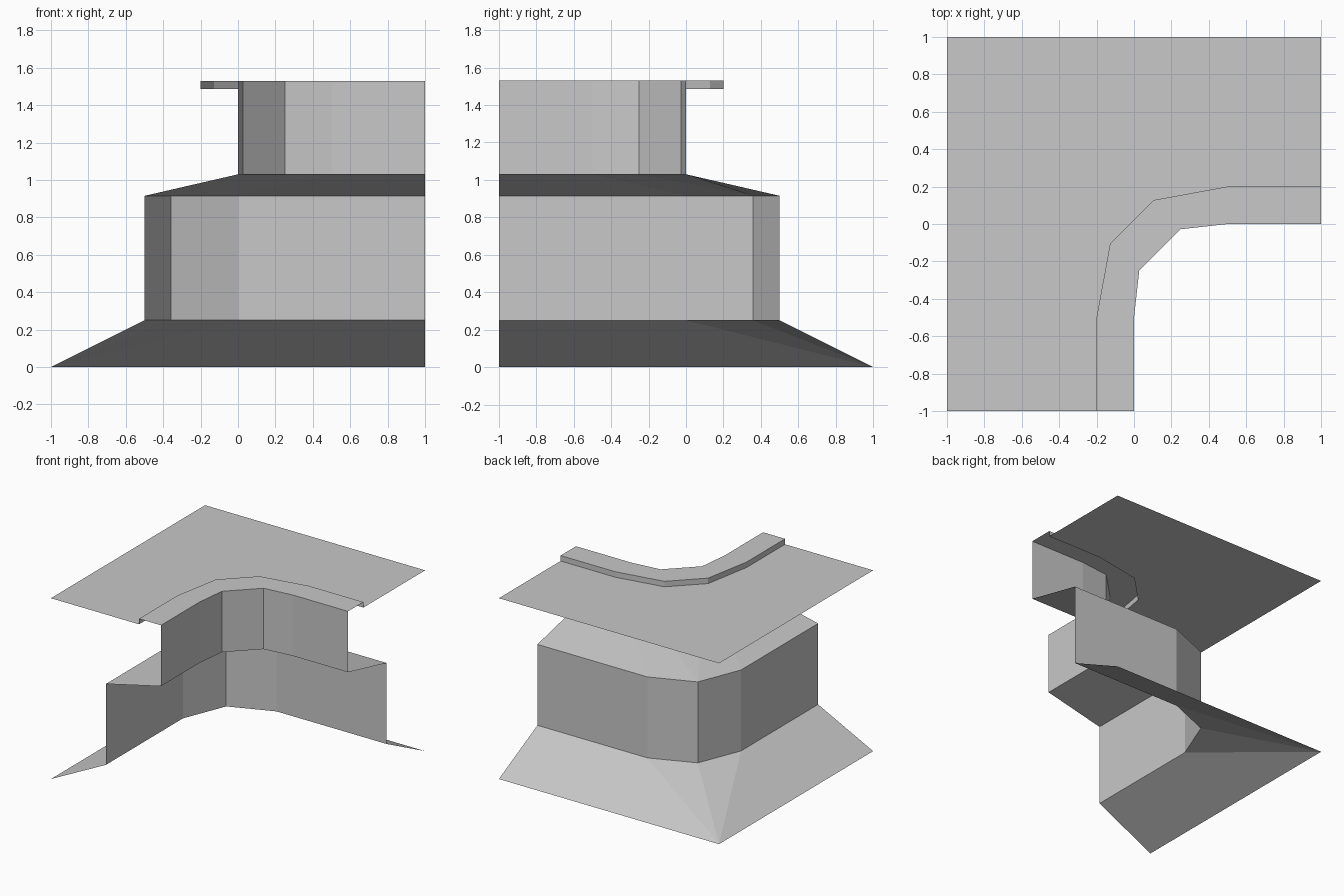
import bpy

cube = bpy.data.objects.get("Cube")
if cube:
    bpy.data.objects.remove(cube, do_unlink=True)

# Single stone colour
GREY = (0.58, 0.58, 0.58, 1.0)
stone = bpy.data.materials.new("plain grey")
stone.use_nodes = True
stone.diffuse_color = GREY
bsdf = stone.node_tree.nodes["Principled BSDF"]
bsdf.inputs["Base Color"].default_value = GREY
bsdf.inputs["Roughness"].default_value = 0.8


def mirrored(half, shared=()):
    """Complete a corner path by mirroring it across the diagonal."""
    return list(half) + list(shared) + [(-y, -x) for x, y in reversed(half)]


def at(path, z):
    return [(x, y, z) for x, y in path]


def add_part(name, verts, faces):
    mesh = bpy.data.meshes.new(name)
    mesh.from_pydata(verts, [], faces)
    mesh.materials.append(stone)
    mesh.update()
    obj = bpy.data.objects.new(name, mesh)
    bpy.context.scene.collection.objects.link(obj)
    return obj


def add_band(name, lower, upper):
    """Join two paths of equal length; repeated points give triangles."""
    n = len(lower)
    verts = lower + upper
    faces = []
    for i in range(n - 1):
        ring = [i, i + 1, n + i + 1, n + i]
        face = []
        for k in ring:
            if all(verts[k] != verts[j] for j in face):
                face.append(k)
        faces.append(face[::-1])
    obj = add_part(name, verts, faces)
    return obj


# Corner paths, from the right end round to the front end
lip = mirrored([(1, 0), (0.5, 0), (0.25, -0.028)])
kerb = mirrored([(1, 0.2), (0.5, 0.2), (0.105, 0.128)])
wall = mirrored([(1, 0.5), (0, 0.5)], [(-0.357, 0.357)])
wall_split = wall[:3] + wall[2:]          # middle point doubled
base = mirrored([(1, 1), (-1, 1)], [(-1, 1)])

Z_WALL, Z_LEDGE, Z_NECK, Z_FLOOR, Z_TOP = 0.25, 0.915, 1.03, 1.485, 1.53

# Sloping skirt, main wall, ledge and upper wall
add_band("base_skirt", at(base, 0), at(wall, Z_WALL))
add_band("main_wall", at(wall, Z_WALL), at(wall, Z_LEDGE))
add_band("sloping_ledge", at(wall_split, Z_LEDGE), at(lip, Z_NECK))
add_band("upper_wall", at(lip, Z_NECK), at(lip, Z_TOP))

# Raised kerb along the edge
add_band("kerb_top", at(lip, Z_TOP), at(kerb, Z_TOP))
add_band("kerb_back", at(kerb, Z_TOP), at(kerb, Z_FLOOR))

# Flat floor behind the kerb
outline = kerb + [(-1, -1), (-1, 1), (1, 1)]
add_part("floor_plate", at(outline, Z_FLOOR), [list(range(len(outline)))[::-1]])
